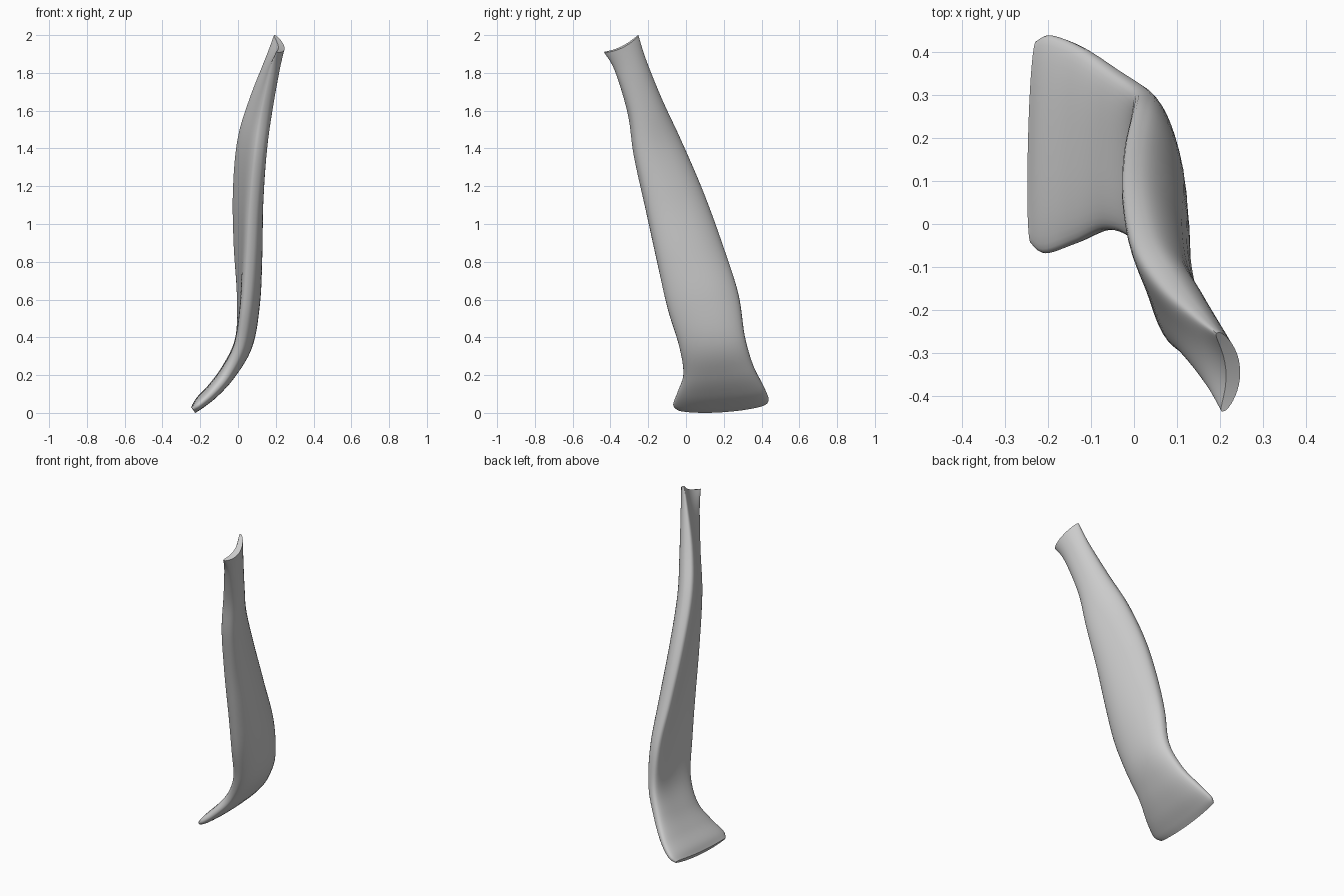
import bpy, bmesh, math
from mathutils import Vector

if "Cube" in bpy.data.objects:
    bpy.data.objects.remove(bpy.data.objects["Cube"])

# Stations down the strap: front edge xyz, back edge xyz, outward bulge, thickness
stations = [
    ((.207, -.435, 1.91), (.195, -.252, 2.0), .030, .034),
    ((.182, -.376, 1.81), (.155, -.212, 1.87), .022, .064),
    ((.142, -.304, 1.58), (.080, -.130, 1.66), .018, .098),
    ((.112, -.272, 1.36), (.020, -.033, 1.45), .020, .112),
    ((.083, -.212, 1.08), (-.003, .085, 1.18), .028, .116),
    ((.064, -.152, .80), (.002, .190, .90), .034, .116),
    ((.042, -.098, .56), (.020, .276, .64), .032, .108),
    ((.008, -.036, .36), (.018, .312, .41), .020, .098),
    ((-.058, -.014, .215), (-.045, .358, .255), .006, .086),
    ((-.135, -.045, .118), (-.125, .412, .148), .002, .074),
    ((-.205, -.068, .055), (-.193, .438, .085), .002, .060),
    ((-.238, -.045, .030), (-.226, .425, .060), .010, .038),
]
STEPS, RING = 6, 40
rows = [list(f) + list(b) + [g, t] for f, b, g, t in stations]


def spline(i, s):
    p0, p1, p2, p3 = (rows[min(max(k, 0), len(rows) - 1)] for k in (i - 1, i, i + 1, i + 2))
    return [.5 * (2 * b + (c - a) * s + (2 * a - 5 * b + 4 * c - d) * s * s
                  + (3 * b - a - 3 * c + d) * s ** 3) for a, b, c, d in zip(p0, p1, p2, p3)]


def power(v, e):
    return math.copysign(abs(v) ** e, v)


path = [spline(i, k / STEPS) for i in range(len(rows) - 1) for k in range(STEPS)] + [rows[-1]]
mids = [(Vector(p[:3]) + Vector(p[3:6])) / 2 for p in path]

# Loft blunt, slightly crescent cross-sections along the path
bm = bmesh.new()
rings = []
for i, p in enumerate(path):
    front, back = Vector(p[:3]), Vector(p[3:6])
    along = (mids[max(i - 1, 0)] - mids[min(i + 1, len(mids) - 1)]).normalized()
    normal = (back - front).cross(along).normalized()   # points to the outer (+x) side
    ring = []
    for k in range(RING):
        a = 2 * math.pi * k / RING
        u, v = power(math.cos(a), .8), power(math.sin(a), .7)
        c = front.lerp(back, (u + 1) / 2)
        co = c + normal * (p[6] * (1 - u * u) + v * p[7] / 2)
        # lower rim sags in the middle
        sag = max(0, (i - len(path) + 2 * STEPS) / (2 * STEPS))
        co -= along * .012 * sag * (1 - u * u)
        # upper rim dips in the middle
        co.z -= .012 * (1 - u * u) * max(0, 1 - i / STEPS)
        co.z = max(co.z, 0)
        ring.append(bm.verts.new(co))
    rings.append(ring)
for r0, r1 in zip(rings, rings[1:]):
    for k in range(RING):
        n = (k + 1) % RING
        bm.faces.new((r0[k], r0[n], r1[n], r1[k]))


# End caps bridged across the thickness so the concave crescent fills cleanly
def cap(ring):
    for k in range(RING // 2):
        quad = [ring[k], ring[k + 1], ring[(-k - 1) % RING], ring[-k % RING]]
        bm.faces.new(list(dict.fromkeys(quad)))


cap(rings[0])
cap(rings[-1])
bmesh.ops.recalc_face_normals(bm, faces=bm.faces)

# Rest the lower rim on the ground
low = min(v.co.z for v in bm.verts)
for v in bm.verts:
    v.co.z -= low * max(0, 1 - v.co.z)

mesh = bpy.data.meshes.new("muscle_strap")
bm.to_mesh(mesh)
bm.free()
obj = bpy.data.objects.new("muscle_strap", mesh)
bpy.context.collection.objects.link(obj)
bpy.context.view_layer.objects.active = obj
obj.select_set(True)
bpy.ops.object.shade_smooth_by_angle(angle=math.radians(50))
